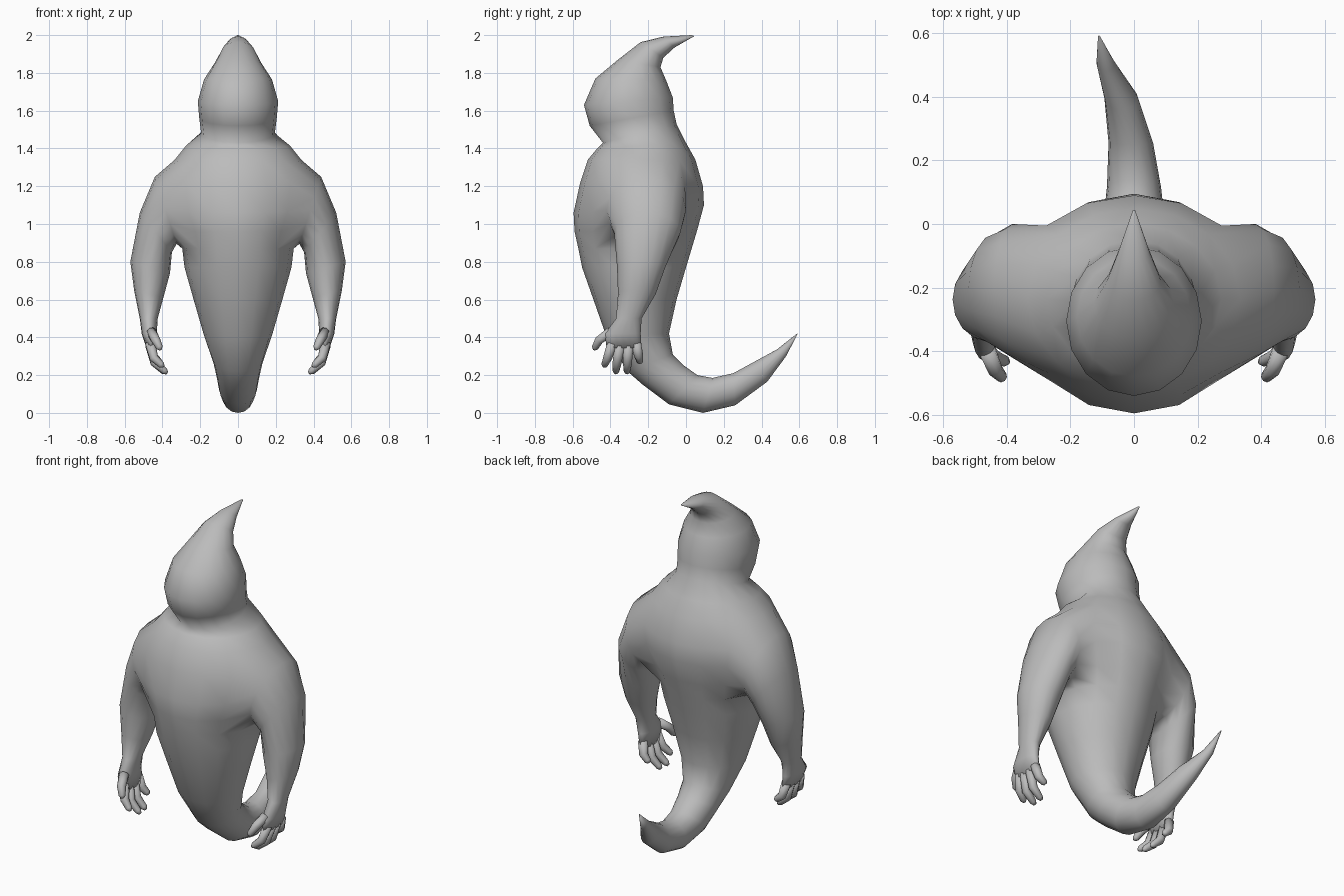
import bpy, bmesh, math
from mathutils import Vector

cube = bpy.data.objects.get("Cube")
if cube:
    bpy.data.objects.remove(cube, do_unlink=True)

SIDES = 16
skin = bpy.data.materials.new("grey_skin")
skin.use_nodes = True
skin.diffuse_color = (0.5, 0.5, 0.5, 1)
skin.node_tree.nodes["Principled BSDF"].inputs["Base Color"].default_value = (0.5, 0.5, 0.5, 1)


def ring(bm, centre, a, b, sides=SIDES):
    """Ellipse of vertices spanned by the half axes a and b."""
    angles = [2 * math.pi * i / sides for i in range(sides)]
    return [bm.verts.new(centre + a * math.cos(t) + b * math.sin(t)) for t in angles]


def skin_rings(bm, rings):
    """Quads between successive rings, returned as rows of faces."""
    rows = []
    for r, s in zip(rings, rings[1:]):
        n = len(r)
        rows.append([bm.faces.new((r[i], r[(i + 1) % n], s[(i + 1) % n], s[i])) for i in range(n)])
    return rows


def finish(bm, name):
    bmesh.ops.recalc_face_normals(bm, faces=bm.faces)
    mesh = bpy.data.meshes.new(name)
    bm.to_mesh(mesh)
    bm.free()
    mesh.materials.append(skin)
    mesh.shade_smooth()
    obj = bpy.data.objects.new(name, mesh)
    bpy.context.collection.objects.link(obj)
    return obj


# Body sections, head tip to tail tip: front y, z, back y, z, half width, x shift
BODY = [
    (0.03, 2.0, 0.045, 1.995, 0.005, 0),
    (-0.12, 1.992, -0.06, 1.935, 0.05, 0),
    (-0.24, 1.963, -0.12, 1.88, 0.085, 0),
    (-0.36, 1.87, -0.135, 1.83, 0.125, 0),
    (-0.48, 1.77, -0.105, 1.76, 0.18, 0),
    (-0.54, 1.63, -0.07, 1.67, 0.213, 0),
    (-0.51, 1.52, -0.065, 1.6, 0.205, 0),
    (-0.44, 1.43, -0.05, 1.53, 0.195, 0),
    (-0.47, 1.4, 0, 1.43, 0.275, 0),
    (-0.52, 1.34, 0.05, 1.34, 0.335, 0),
    (-0.56, 1.22, 0.09, 1.2, 0.39, 0),
    (-0.595, 1.06, 0.095, 1.1, 0.37, 0),
    (-0.59, 0.96, 0.06, 0.97, 0.32, 0),
    (-0.57, 0.87, 0.03, 0.87, 0.295, 0),
    (-0.55, 0.77, 0, 0.77, 0.283, 0),
    (-0.49, 0.6, -0.05, 0.6, 0.235, 0),
    (-0.42, 0.4, -0.09, 0.42, 0.18, 0),
    (-0.31, 0.22, -0.07, 0.31, 0.13, 0),
    (-0.23, 0.15, -0.01, 0.25, 0.115, 0),
    (-0.09, 0.045, 0.06, 0.2, 0.1, 0),
    (0.09, 0, 0.14, 0.185, 0.085, 0),
    (0.26, 0.04, 0.25, 0.21, 0.07, -0.01),
    (0.43, 0.165, 0.36, 0.27, 0.053, -0.04),
    (0.53, 0.3, 0.48, 0.335, 0.028, -0.09),
    (0.592, 0.42, 0.588, 0.42, 0.003, -0.11),
]
# Arm sections, shoulder to knuckles: outer x, z, inner x, z, front y, back y
ARM = [
    (0.44, 1.25, 0.325, 0.895, -0.42, 0.0),
    (0.52, 1.06, 0.35, 0.85, -0.38, -0.03),
    (0.57, 0.8, 0.36, 0.74, -0.365, -0.11),
    (0.55, 0.65, 0.395, 0.61, -0.36, -0.16),
    (0.52, 0.5, 0.425, 0.5, -0.37, -0.235),
    (0.51, 0.42, 0.43, 0.42, -0.43, -0.24),
    (0.485, 0.345, 0.435, 0.335, -0.42, -0.235),
]
SHOULDER_ROWS = range(9, 13)

bm = bmesh.new()
rings = []
for fy, fz, by, bz, width, shift in BODY:
    front, back = Vector((shift, fy, fz)), Vector((shift, by, bz))
    rings.append(ring(bm, (front + back) / 2, Vector((width, 0, 0)), (back - front) / 2))
rows = skin_rings(bm, rings)
bm.faces.new(rings[0])
bm.faces.new(rings[-1])

# Open the shoulders and bridge an arm on to each
for side, columns in ((1, (-2, -1, 0, 1)), (-1, (6, 7, 8, 9))):
    gap = [rows[r][c] for r in SHOULDER_ROWS for c in columns]
    rim = [e for e in {e for f in gap for e in f.edges}
           if sum(f in gap for f in e.link_faces) == 1]
    bmesh.ops.delete(bm, geom=gap, context='FACES')
    arm = []
    for ox, oz, ix, iz, fy, by in ARM:
        mid_y = (fy + by) / 2
        outer, inner = Vector((side * ox, mid_y, oz)), Vector((side * ix, mid_y, iz))
        arm.append(ring(bm, (outer + inner) / 2, (outer - inner) / 2, Vector((0, (by - fy) / 2, 0))))
    skin_rings(bm, arm)
    bm.faces.new(arm[-1])
    first = [bm.edges.get((arm[0][i], arm[0][(i + 1) % SIDES])) for i in range(SIDES)]
    bmesh.ops.bridge_loops(bm, edges=rim + first)
finish(bm, "body_and_arms")

# Finger paths: base, knuckle, tip
FINGERS = {
    "thumb": ((0.46, -0.4, 0.43), (0.435, -0.46, 0.385), (0.41, -0.487, 0.335)),
    "index_finger": ((0.465, -0.39, 0.37), (0.445, -0.415, 0.29), (0.395, -0.435, 0.245)),
    "middle_finger": ((0.465, -0.35, 0.36), (0.44, -0.365, 0.265), (0.375, -0.372, 0.21)),
    "ring_finger": ((0.465, -0.305, 0.36), (0.44, -0.31, 0.265), (0.38, -0.312, 0.21)),
    "little_finger": ((0.465, -0.265, 0.37), (0.45, -0.25, 0.3), (0.41, -0.243, 0.265)),
}
for side_name, side in (("left", 1), ("right", -1)):
    for name, path in FINGERS.items():
        base, knuckle, tip = [Vector((side * x, y, z)) for x, y, z in path]
        bm = bmesh.new()
        rings = []
        stops = ((base, knuckle - base, 0.027), (knuckle, tip - base, 0.024),
                 (knuckle.lerp(tip, 0.8), tip - knuckle, 0.018), (tip, tip - knuckle, 0.008))
        for point, along, radius in stops:
            a = along.cross(Vector((0, 1, 0))).normalized()
            b = along.cross(a).normalized()
            rings.append(ring(bm, point, a * radius, b * radius, 8))
        skin_rings(bm, rings)
        bm.faces.new(rings[0])
        bm.faces.new(rings[-1])
        finish(bm, side_name + "_" + name)
